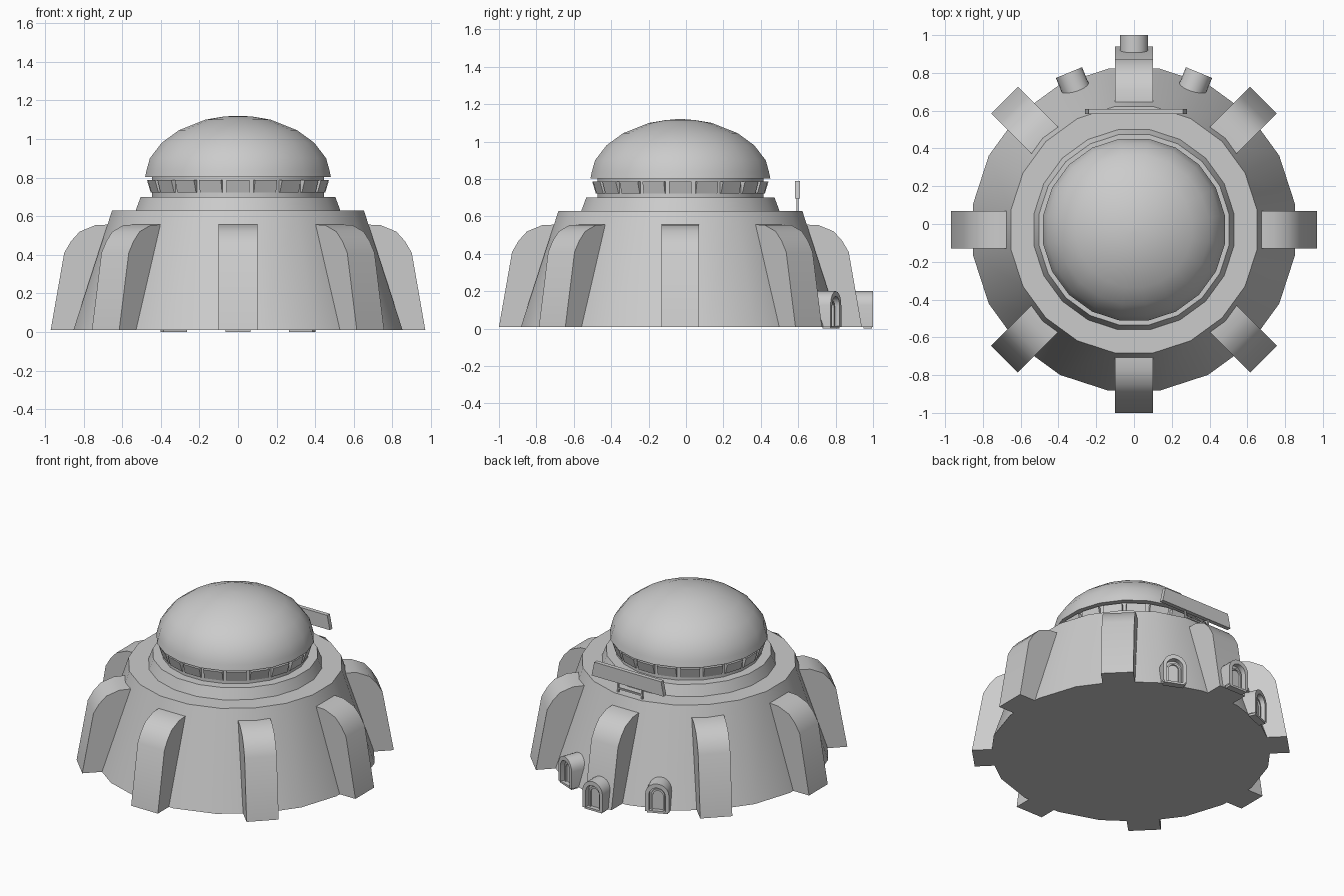
import bpy, bmesh
from math import sin, cos, pi, radians
from mathutils import Matrix, Vector

if "Cube" in bpy.data.objects:
    bpy.data.objects.remove(bpy.data.objects["Cube"])

CY = -0.03      # centre of the round building along y
SIDES = 20


def finish(name, bm, smooth=False):
    bmesh.ops.remove_doubles(bm, verts=bm.verts, dist=1e-5)
    bmesh.ops.recalc_face_normals(bm, faces=bm.faces)
    me = bpy.data.meshes.new(name)
    bm.to_mesh(me)
    bm.free()
    ob = bpy.data.objects.new(name, me)
    bpy.context.collection.objects.link(ob)
    if smooth:
        bpy.ops.object.select_all(action='DESELECT')
        ob.select_set(True)
        bpy.context.view_layer.objects.active = ob
        bpy.ops.object.shade_smooth_by_angle(angle=radians(30))
    return ob


def lathe(name, profile):
    """Revolve (radius, z) points; ends are closed on the axis."""
    bm = bmesh.new()
    pts = [(0, profile[0][1])] + profile + [(0, profile[-1][1])]
    rings = []
    for r, z in pts:
        rings.append([bm.verts.new((r * cos((i + .5) * 2 * pi / SIDES),
                                    CY + r * sin((i + .5) * 2 * pi / SIDES), z))
                      for i in range(SIDES)] if r else [bm.verts.new((0, CY, z))])
    for a, b in zip(rings, rings[1:]):
        if len(a) == 1 and len(b) == 1:
            continue
        for i in range(SIDES):
            j = (i + 1) % SIDES
            if len(a) == 1:
                bm.faces.new((a[0], b[i], b[j]))
            elif len(b) == 1:
                bm.faces.new((a[i], a[j], b[0]))
            else:
                bm.faces.new((a[i], a[j], b[j], b[i]))
    return finish(name, bm, True)


def radial(angle):
    """Local x points outward from the building axis."""
    return Matrix.Translation((0, CY, 0)) @ Matrix.Rotation(radians(angle), 4, 'Z')


def slab(bm, pts, depth, mat):
    """Extrude a closed loop of points by a vector, then place it."""
    face = bm.faces.new([bm.verts.new(mat @ Vector(p)) for p in pts])
    new = bmesh.ops.extrude_face_region(bm, geom=[face], use_keep_orig=True)['geom']
    off = mat.to_3x3() @ Vector(depth)
    bmesh.ops.translate(bm, vec=off, verts=[v for v in new if isinstance(v, bmesh.types.BMVert)])


def arch(w, h, n=10):
    """Arch outline from the bottom left, over the top, to the bottom right."""
    pts = [(-w, 0.01)]
    pts += [(-w * cos(pi * i / n), h - w + w * sin(pi * i / n)) for i in range(n + 1)]
    return pts + [(w, 0.01)]


# Main tapered hall, upper tier, window drum and dome
lathe("main_hall", [(0.863, 0.01), (0.66, 0.63)])
lathe("upper_tier", [(0.54, 0.62), (0.51, 0.70)])
lathe("window_drum", [(0.45, 0.69), (0.45, 0.81)])
lathe("dome", [(0.487, 0.803), (0.479, 0.84), (0.462, 0.90), (0.40, 0.98),
               (0.31, 1.045), (0.17, 1.10), (0.08, 1.115), (0.02, 1.12)])

# Tilted window panels around the drum
bm = bmesh.new()
for i in range(SIDES):
    loop = [(0.43, -.06, .722), (0.452, -.06, .722), (0.472, -.06, .788), (0.43, -.06, .788)]
    slab(bm, loop, (0, .12, 0), radial(i * 360 / SIDES))
finish("window_panels", bm)

# Eight curved buttresses
for i in range(8):
    bm = bmesh.new()
    loop = [(0.60, 0.01), (0.97, 0.01), (0.90, 0.41), (0.865, 0.47), (0.82, 0.52),
            (0.74, 0.553), (0.66, 0.557), (0.60, 0.557)]
    slab(bm, [(x, -.1, z) for x, z in loop], (0, .2, 0), radial(i * 45))
    finish(f"buttress_{i + 1}", bm, True)

# Three arched entrances at the back, with a recessed door and a threshold
for name, angle, front in (("middle", 90, 1.03), ("left", 112.5, 0.90), ("right", 67.5, 0.90)):
    m = radial(angle)
    bm = bmesh.new()
    outer, inner = arch(.075, .20), arch(.052, .172)
    rows = [[bm.verts.new(m @ Vector((x, y, z))) for y, z in pts]
            for pts, x in ((outer, front - .16), (outer, front), (inner, front),
                           (inner, front - .035))]
    for a, b in zip(rows, rows[1:]):
        for k in range(len(a) - 1):
            bm.faces.new((a[k], a[k + 1], b[k + 1], b[k]))
    bm.faces.new(rows[3])
    finish(f"entrance_{name}", bm, True)

    bm = bmesh.new()
    # inner door frame made of short arch segments
    o, n = arch(.043, .155), arch(.032, .143)
    for k in range(len(o) - 1):
        loop = [(front - .036, *p) for p in (o[k], o[k + 1], n[k + 1], n[k])]
        slab(bm, loop, (.012, 0, 0), m)
    finish(f"door_frame_{name}", bm)

    bm = bmesh.new()
    loop = [(front - .05, -.065, 0), (front - .005, -.065, 0),
            (front - .005, .065, 0), (front - .05, .065, 0)]
    slab(bm, loop, (0, 0, .014), m)
    finish(f"threshold_{name}", bm)

# Blank sign board on the roof edge, with a bracket below
I = Matrix()
bm = bmesh.new()
slab(bm, [(-.26, .582, .695), (.28, .582, .695), (.26, .582, .79), (-.24, .582, .79)],
     (0, .028, 0), I)
finish("sign_board", bm)
bm = bmesh.new()
for x in (-.09, .09):
    slab(bm, [(x - .006, .59, .625), (x + .006, .59, .625), (x + .006, .59, .70),
              (x - .006, .59, .70)], (0, .012, 0), I)
slab(bm, [(-.09, .59, .65), (.09, .59, .65), (.09, .59, .66), (-.09, .59, .66)],
     (0, .012, 0), I)
finish("sign_bracket", bm)
